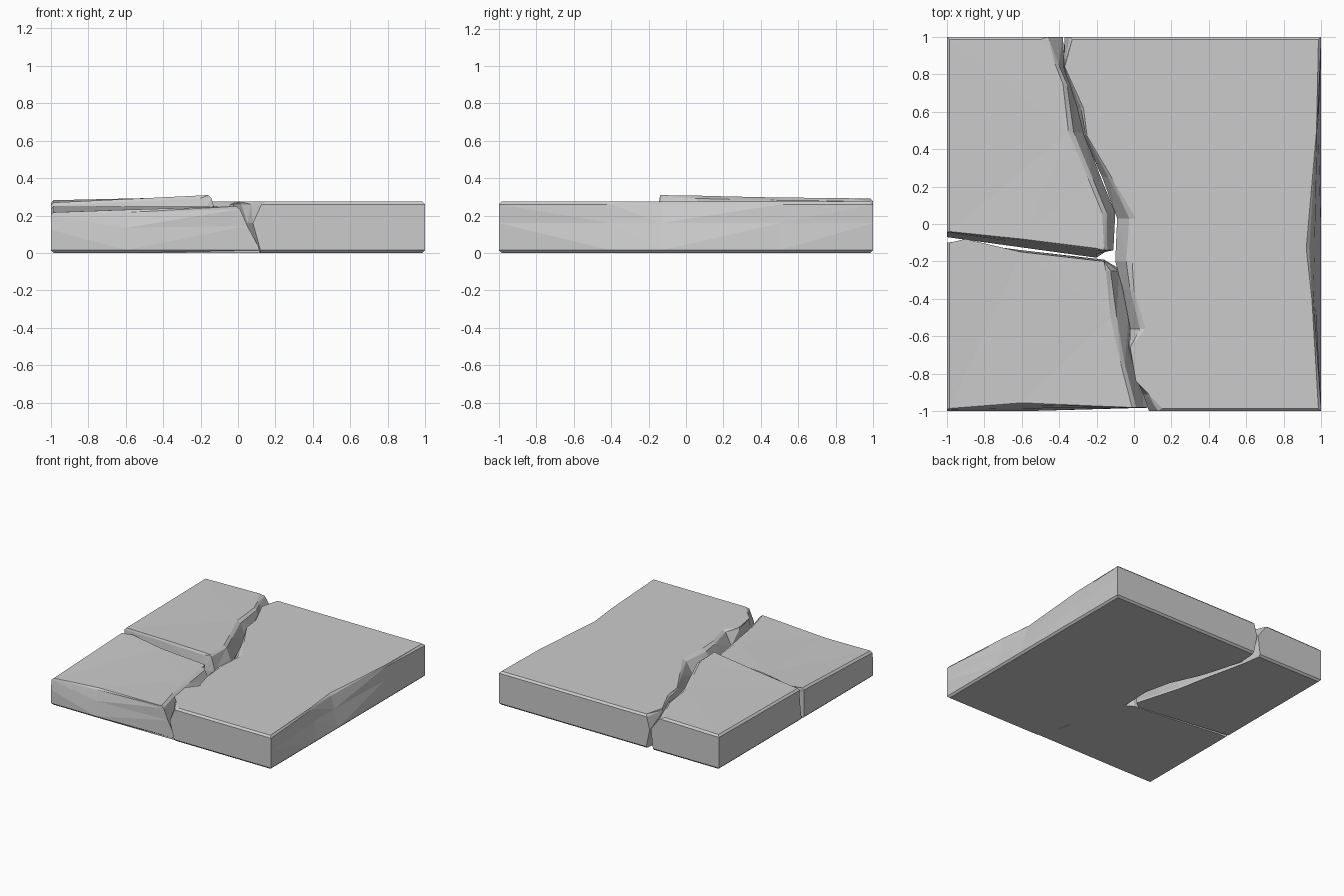
import bpy
import bmesh

if "Cube" in bpy.data.objects:
    bpy.data.objects.remove(bpy.data.objects["Cube"], do_unlink=True)

stone = bpy.data.materials.new("grey stone")
stone.use_nodes = True
COLOUR = (0.6, 0.6, 0.6, 1)
stone.diffuse_color = COLOUR
stone.node_tree.nodes["Principled BSDF"].inputs["Base Color"].default_value = COLOUR

EDGE = 0.015  # worn chamfer on the outer rim


def clamp(p, inset):
    lim = 1 - inset
    return tuple(max(-lim, min(lim, c)) for c in p)


def mix(a, b, t):
    return tuple(u + (v - u) * t for u, v in zip(a, b))


def corner(x, y):
    return [((x, y),) * 3]


def along_y(rows):
    """Broken edge running along y: y, then x at the top, middle and bottom."""
    return [tuple((x, y) for x in xs) for y, *xs in rows]


def along_x(rows):
    """Broken edge running along x: x, then y at the top, middle and bottom."""
    return [tuple((x, y) for y in ys) for x, *ys in rows]


def slab(name, outline, height):
    """Stack five outline rings into a solid with worn rims and broken walls."""
    bm = bmesh.new()
    rings = [[] for _ in range(5)]
    for top, mid, low in outline:
        z = height(*top)
        levels = [(clamp(low, EDGE), 0), (low, EDGE), (mid, z * 0.58),
                  (mix(top, mid, 0.35), z - EDGE), (clamp(top, EDGE), z)]
        for ring, (p, level) in zip(rings, levels):
            ring.append(bm.verts.new((*p, level)))
    n = len(outline)
    for a, b in zip(rings, rings[1:]):
        for i in range(n):
            j = (i + 1) % n
            bm.faces.new((a[i], a[j], b[j], b[i]))
    bm.faces.new(rings[0][::-1])
    bm.faces.new(rings[-1])
    bmesh.ops.remove_doubles(bm, verts=bm.verts, dist=0.0005)
    bmesh.ops.triangulate(bm, faces=bm.faces)
    bmesh.ops.recalc_face_normals(bm, faces=bm.faces)
    mesh = bpy.data.meshes.new(name)
    bm.to_mesh(mesh)
    bm.free()
    mesh.materials.append(stone)
    bpy.context.collection.objects.link(bpy.data.objects.new(name, mesh))


# Large slab: chipped outer side, then the long crack from back to front
chipped_side = along_y([
    (-0.4, 0.95, 0.97, 1), (-0.13, 0.92, 0.965, 1), (0.5, 0.975, 0.985, 1)])
long_crack = along_y([
    (1, -0.33, -0.37, -0.34), (0.84, -0.37, -0.38, -0.35),
    (0.62, -0.27, -0.31, -0.29), (0.47, -0.25, -0.27, -0.24),
    (0.25, -0.12, -0.17, -0.14), (0.03, 0.01, -0.09, -0.09),
    (-0.2, -0.01, -0.1, -0.1), (-0.35, 0, -0.06, -0.06),
    (-0.56, 0.06, -0.02, 0), (-0.66, -0.02, -0.03, 0.02),
    (-0.84, 0.01, 0.03, 0.07), (-0.91, 0.08, 0.05, 0.09),
    (-1, 0.15, 0.08, 0.12)])
slab("large_slab",
     corner(1, -1) + chipped_side + corner(1, 1) + long_crack,
     lambda x, y: 0.275)

# Back slab: the raised piece, tilted up towards the cracks
back_short_edge = along_x([
    (-1, -0.04, -0.05, -0.07), (-0.6, -0.08, -0.1, -0.125),
    (-0.2, -0.13, -0.16, -0.18)])
back_long_edge = along_y([
    (-0.14, -0.16, -0.11, -0.14), (0.06, -0.17, -0.1, -0.2),
    (0.23, -0.24, -0.17, -0.25), (0.49, -0.35, -0.27, -0.3),
    (0.75, -0.38, -0.32, -0.36), (0.85, -0.42, -0.37, -0.38),
    (1, -0.5, -0.38, -0.4)])
slab("back_slab",
     back_short_edge + back_long_edge + corner(-1, 1),
     lambda x, y: 0.27 + 0.012 * y + (x + 1) * 0.045 * (1 - 0.6 * y))

# Front slab: sunk at its outer front corner
front_edge = along_x([
    (-1, -0.985, -1, -1), (-0.6, -0.955, -0.985, -1)])
front_long_edge = along_y([
    (-0.98, -0.01, 0.05, 0.12), (-0.75, -0.07, -0.01, 0.04),
    (-0.5, -0.125, -0.03, 0.0), (-0.25, -0.15, -0.08, -0.06)])
front_short_edge = along_x([
    (-0.16, -0.2, -0.195, -0.19), (-0.6, -0.15, -0.14, -0.14),
    (-0.9, -0.08, -0.1, -0.1), (-1, -0.1, -0.1, -0.1)])
slab("front_slab",
     front_edge + front_long_edge + front_short_edge,
     lambda x, y: 0.25 - 0.037 * x * (y + 0.1))
